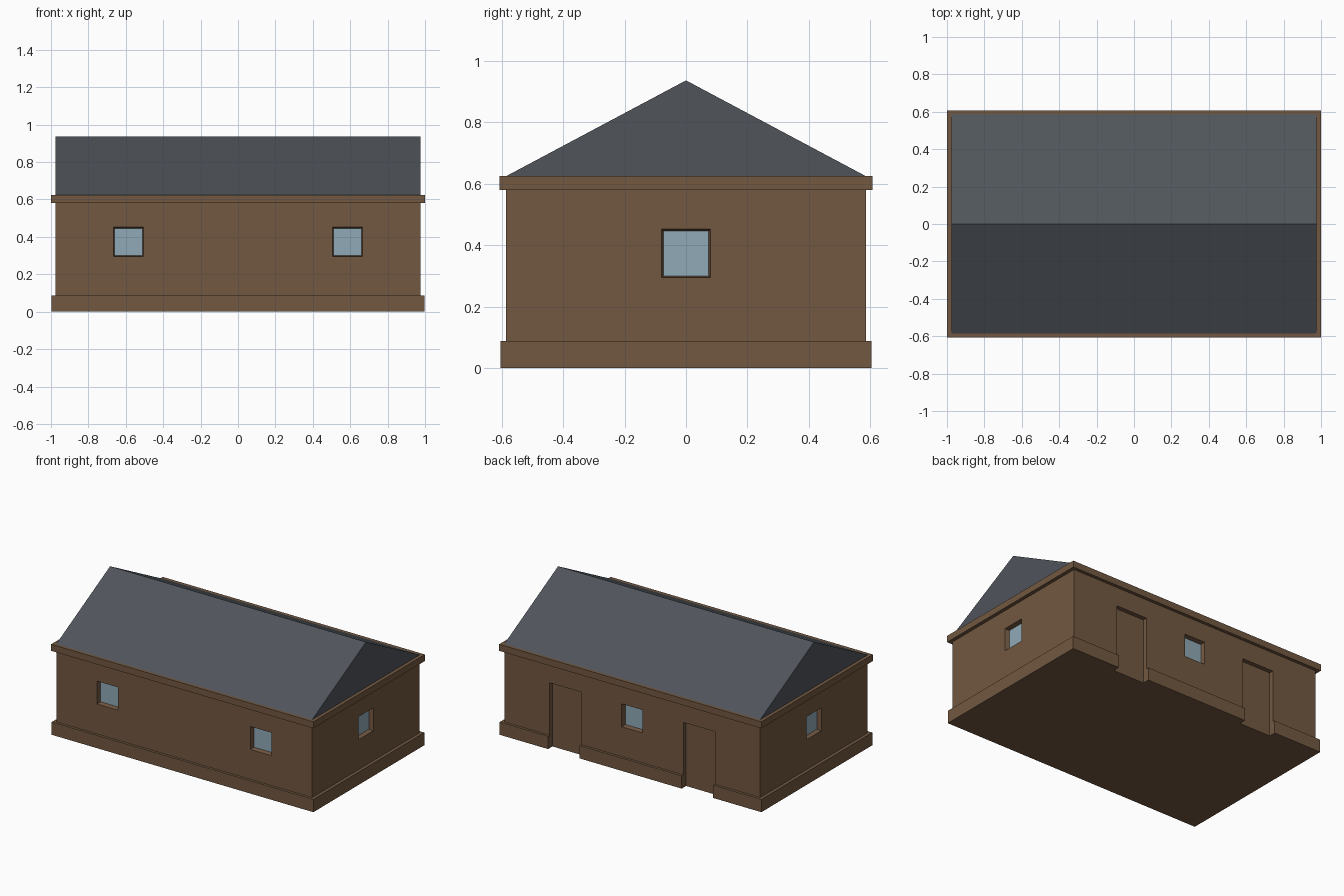
import bpy, bmesh
from math import pi
from mathutils import Matrix

if "Cube" in bpy.data.objects:
    bpy.data.objects.remove(bpy.data.objects["Cube"])

WX, WY = 0.976, 0.586          # wall half sizes
DEPTH, PANEL = 0.03, 0.01      # reveal depth, thickness of glass and doors


def material(name, rgb):
    m = bpy.data.materials.new(name)
    m.diffuse_color = (*rgb, 1)
    m.use_nodes = True
    m.node_tree.nodes["Principled BSDF"].inputs["Base Color"].default_value = m.diffuse_color
    return m


BROWN = material("brown_wall", (0.17, 0.098, 0.053))
SLATE = material("slate_roof", (0.08, 0.09, 0.105))
GLASS = material("window_glass", (0.28, 0.40, 0.47))


def finish(bm, name, mat):
    bmesh.ops.recalc_face_normals(bm, faces=bm.faces)
    mesh = bpy.data.meshes.new(name)
    bm.to_mesh(mesh)
    bm.free()
    mesh.materials.append(mat)
    ob = bpy.data.objects.new(name, mesh)
    bpy.context.collection.objects.link(ob)
    return ob


def loft(bm, loops):
    """Bridge successive four-point loops and cap both ends."""
    rings = [[bm.verts.new(p) for p in loop] for loop in loops]
    for a, b in zip(rings, rings[1:]):
        for i in range(4):
            j = (i + 1) % 4
            bm.faces.new((a[i], a[j], b[j], b[i]))
    bm.faces.new(rings[0])
    bm.faces.new(rings[-1])
    return [v for r in rings for v in r]


def opening(bm, angle, offset, wall, y0, y1, half, z0, z1, taper):
    """Block facing +y, widening outwards by taper, turned to its wall."""
    loops = []
    for y in (y0, y1):
        g = y * taper
        w, lo, hi = half + g, z0 - g, z1 + g
        loops.append([(x + offset, wall + y, z) for x, z in
                      ((-w, lo), (w, lo), (w, hi), (-w, hi))])
    verts = loft(bm, loops)
    bmesh.ops.transform(bm, matrix=Matrix.Rotation(angle, 4, 'Z'), verts=verts)


# name, facing angle, offset along the wall, wall distance
windows = [("front_window_left", pi, 0.585, WY), ("front_window_right", pi, -0.585, WY),
           ("right_window", -pi / 2, 0, WX), ("left_window", pi / 2, 0, WX),
           ("back_window", 0, 0, WY)]
doors = [("back_door_left", 0, 0.51, WY), ("back_door_right", 0, -0.51, WY)]
WINDOW = (0.08, 0.294, 0.452, 0.2)
DOOR = (0.12, 0.0, 0.45, 0.0)
DOOR_CUT = (0.12, -0.1, 0.45, 0.0)

# House body: plinth, wall and cornice stepped in one stack of rectangles
body = bmesh.new()
steps = [(0.998, 0.604, 0), (0.998, 0.604, 0.088), (WX, WY, 0.088),
         (WX, WY, 0.58), (1.0, 0.608, 0.58), (1.0, 0.608, 0.625)]
loft(body, [[(-x, -y, z), (x, -y, z), (x, y, z), (-x, y, z)] for x, y, z in steps])
house = finish(body, "house_walls", BROWN)

# Cut the window and door recesses
cut = bmesh.new()
for items, size in ((windows, WINDOW), (doors, DOOR_CUT)):
    for _, angle, off, wall in items:
        opening(cut, angle, off, wall, -DEPTH - PANEL, 0.06, *size)
cutter = finish(cut, "opening_cutter", BROWN)
cutter.hide_render = True
mod = house.modifiers.new("openings", 'BOOLEAN')
mod.operation, mod.solver, mod.object = 'DIFFERENCE', 'EXACT', cutter
bpy.context.view_layer.objects.active = house
bpy.ops.object.modifier_apply(modifier=mod.name)
bpy.data.objects.remove(cutter)

# Glass panes and door leaves at the back of the recesses
for items, size, mat in ((windows, WINDOW, GLASS), (doors, DOOR, BROWN)):
    for name, angle, off, wall in items:
        bm = bmesh.new()
        opening(bm, angle, off, wall, -DEPTH - PANEL, -DEPTH, *size)
        finish(bm, name, mat)

# Gable roof
bm = bmesh.new()
ends = [[bm.verts.new((x, y, z)) for y, z in ((-WY, 0.625), (WY, 0.625), (0, 0.937))]
        for x in (-WX, WX)]
(a, b, c), (d, e, f) = ends
for face in ((a, b, c), (d, e, f), (a, d, f, c), (b, e, f, c)):
    bm.faces.new(face)
finish(bm, "gable_roof", SLATE)
